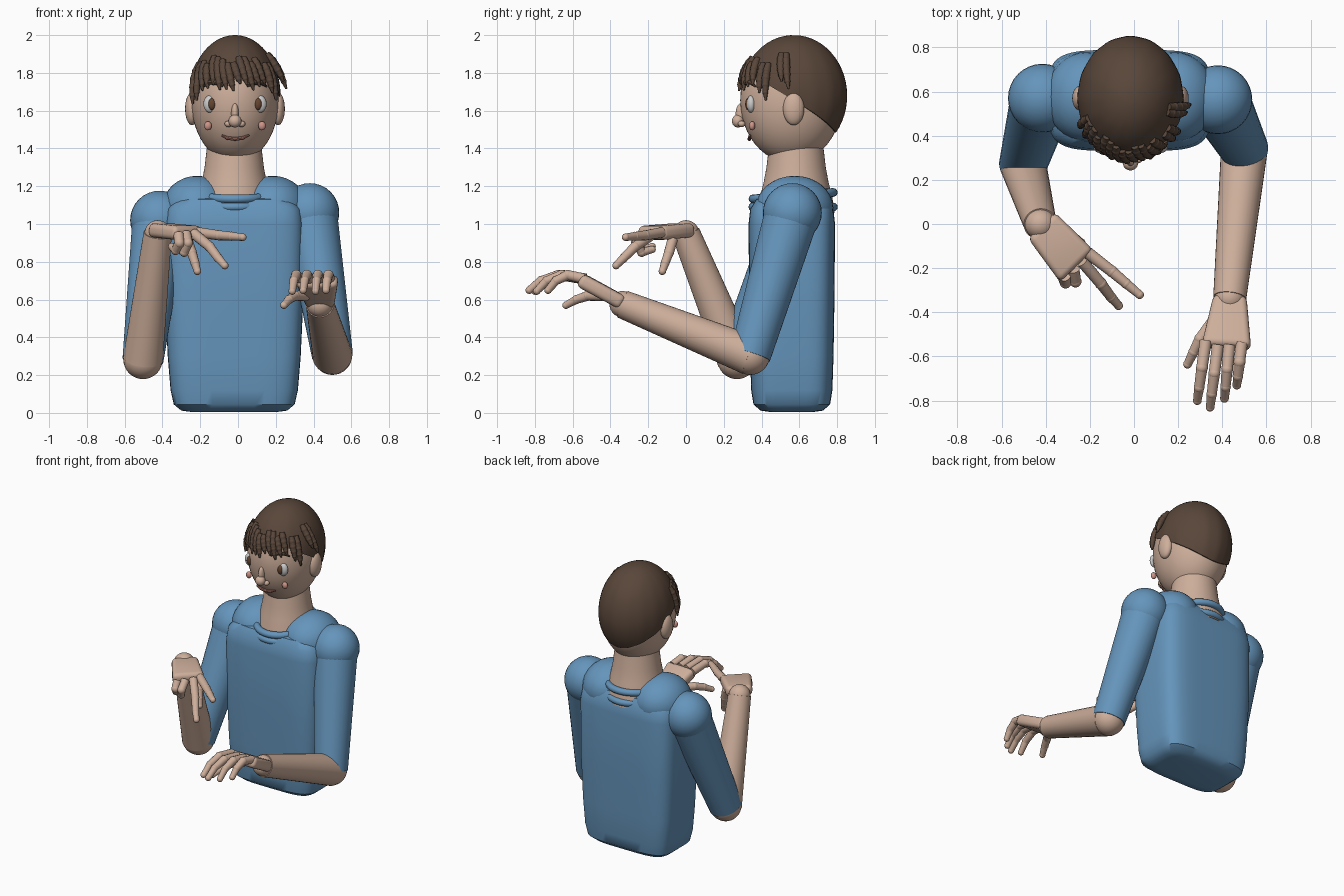
import bpy, bmesh, math, random
from mathutils import Vector, Matrix

if "Cube" in bpy.data.objects:
    bpy.data.objects.remove(bpy.data.objects["Cube"])

random.seed(4)
CX = -0.016  # body centre line


def mat(name, r, g, b):
    m = bpy.data.materials.new(name)
    m.diffuse_color = (r, g, b, 1)
    m.use_nodes = True
    m.node_tree.nodes["Principled BSDF"].inputs["Base Color"].default_value = m.diffuse_color
    return m


SKIN = mat("skin", 0.62, 0.43, 0.33)
SHIRT = mat("shirt", 0.13, 0.30, 0.50)
HAIR = mat("hair", 0.10, 0.062, 0.042)
WHITE = mat("eye_white", 0.6, 0.6, 0.58)
IRIS = mat("iris", 0.13, 0.06, 0.03)
PINK = mat("blush", 0.62, 0.30, 0.25)
LIP = mat("lip", 0.35, 0.15, 0.12)


def finish(name, bm, material, angle=40):
    bmesh.ops.recalc_face_normals(bm, faces=bm.faces)
    me = bpy.data.meshes.new(name)
    bm.to_mesh(me)
    bm.free()
    ob = bpy.data.objects.new(name, me)
    bpy.context.collection.objects.link(ob)
    me.materials.append(material)
    bpy.ops.object.select_all(action='DESELECT')
    ob.select_set(True)
    bpy.context.view_layer.objects.active = ob
    bpy.ops.object.shade_smooth_by_angle(angle=math.radians(angle))
    return ob


def ball(name, c, size, material, seg=32):
    bm = bmesh.new()
    m = Matrix.Translation(c) @ Matrix.Diagonal((*size, 1))
    bmesh.ops.create_uvsphere(bm, u_segments=seg, v_segments=seg // 2, radius=1, matrix=m)
    return finish(name, bm, material)


def chain(name, pts, radii, material, seg=14, bead=1.06):
    """Tapered links with a round bead at every joint but the first."""
    bm = bmesh.new()
    pts = [Vector(p) for p in pts]
    for i in range(len(pts) - 1):
        a, b = pts[i], pts[i + 1]
        q = (b - a).to_track_quat('Z', 'Y').to_matrix().to_4x4()
        bmesh.ops.create_cone(bm, cap_ends=True, segments=seg, radius1=radii[i], radius2=radii[i + 1],
                              depth=(b - a).length, matrix=Matrix.Translation((a + b) / 2) @ q)
        if bead:
            bmesh.ops.create_uvsphere(bm, u_segments=seg, v_segments=8, radius=radii[i + 1] * bead,
                                      matrix=Matrix.Translation(b) @ q)
    return finish(name, bm, material)


def loft(name, rings, material):
    bm = bmesh.new()
    rows = [[bm.verts.new(p) for p in r] for r in rings]
    n = len(rows[0])
    for a, b in zip(rows, rows[1:]):
        for i in range(n):
            bm.faces.new((a[i], a[(i + 1) % n], b[(i + 1) % n], b[i]))
    bm.faces.new(rows[0])
    bm.faces.new(rows[-1])
    return finish(name, bm, material)


def section(z, hx, hy, cy, power, n=64):
    out = []
    for i in range(n):
        c, s = math.cos(math.tau * i / n), math.sin(math.tau * i / n)
        e = 2 / power
        out.append((CX - 0.004 + hx * math.copysign(abs(c) ** e, c),
                    cy + hy * math.copysign(abs(s) ** e, s), z))
    return out


# Torso, a soft rounded block
profile = [(0.004, .22, .11), (0.012, .28, .165), (0.045, .32, .203), (0.12, .337, .215), (0.3, .352, .221),
           (0.6, .366, .226), (1.0, .368, .229), (1.08, .355, .22), (1.13, .31, .19), (1.15, .22, .12)]
loft("torso", [section(z, x, y, .56, 4.5) for z, x, y in profile], SHIRT)

# Neck and collar
loft("neck", [section(z, r, r, .583, 2) for z, r in
              ((1.06, .205), (1.15, .19), (1.22, .172), (1.3, .157), (1.42, .143))], SKIN)
for z, tilt, name in ((1.15, .08, "collar_upper"), (1.09, 0, "collar_lower")):
    bpy.ops.mesh.primitive_torus_add(major_segments=48, minor_segments=12, major_radius=.2, minor_radius=.023,
                                     location=(CX, .567, z), rotation=(tilt, 0, 0))
    ring = bpy.context.object
    ring.name = name
    ring.scale = (.9, 1.06, 1)
    ring.data.materials.append(SHIRT)
    bpy.ops.object.shade_smooth()

# Head, ears and face
ball("head", (CX, .557, 1.655), (.232, .27, .33), SKIN, 48)
ball("nose_bridge", (CX, .293, 1.585), (.02, .03, .055), SKIN)
ball("nose_tip", (CX, .275, 1.545), (.034, .032, .034), SKIN)
for s in (-1, 1):
    ball("ear", (CX + s * .228, .57, 1.61), (.036, .056, .087), SKIN)
    ball("trapezius", (CX + s * .2, .575, 1.085), (.185, .205, .17), SHIRT)
    ball("nostril", (CX + s * .035, .295, 1.53), (.02, .02, .017), SKIN, 16)
    ball("eye", (CX + s * .132, .345, 1.635), (.035, .024, .046), WHITE)
    ball("iris", (CX + s * .122, .329, 1.635), (.021, .016, .032), IRIS, 16)
    ball("cheek", (CX + s * .143, .35, 1.52), (.02, .016, .024), PINK, 16)
    chain("eyebrow", [(CX + s * x, y, z) for x, y, z in
                      ((.06, .306, 1.735), (.1, .318, 1.75), (.135, .34, 1.75), (.165, .365, 1.73))],
          (.012, .014, .012, .006), HAIR, 8)
chain("mouth", [(CX + x, .327 + x * x * 2 + (1.47 - z) * .4, z) for x, z in
                ((-.07, 1.468), (-.04, 1.455), (0, 1.45), (.04, 1.455), (.07, 1.468))],
      (.006, .009, .01, .009, .006), LIP, 8)


def scalp(az, z, grow=1.0):
    s = math.sqrt(max(0, 1 - ((z - 1.68) / .32) ** 2)) * grow
    return Vector((CX + .24 * s * math.sin(az), .57 - .282 * s * math.cos(az), z))


# Hair cap: hairline high in front, low behind
rings = []
for k in range(1, 22):
    ring = []
    for i in range(64):
        az = math.tau * i / 64
        low = 1.655 + .17 * math.cos(az)
        t = min(k, 20) / 20
        phi = t * math.acos((low - 1.68) / .32)
        groove = 1 + .006 * t * math.cos(16 * az)
        ring.append(scalp(az, 1.68 + .32 * math.cos(phi), .9 if k == 21 else groove))
    rings.append(ring)
loft("hair_cap", rings, HAIR)

# Fringe and side locks
def lock(name, az, swing, z0, z1, flare, r=.021):
    n = 5
    pts = [scalp(math.radians(az + swing * i / n), z0 + (z1 - z0) * i / n, 1.0 + flare * i / n)
           for i in range(n + 1)]
    chain(name, pts, [r * k for k in (.8, 1, 1, .9, .7, .3)], HAIR, 10, 1.08)


for i in range(12):
    lock("fringe_lock", -62 + i * 8.5, 9, 1.87 + random.uniform(-.03, .02),
         1.725 + random.uniform(-.02, .025), .03)
for az, z1 in ((-68, 1.64), (-58, 1.66), (48, 1.7), (56, 1.66)):
    lock("temple_lock", az, 4, 1.85, z1, .05)
for az, z1, flare in ((72, 1.76, .12), (79, 1.72, .14)):
    lock("side_lock", az, 6, 1.9, z1, flare)


# Arms
def arm(side, shoulder, elbow, wrist):
    ball(side + "_shoulder", shoulder, (.156, .156, .156), SHIRT)
    chain(side + "_sleeve", (shoulder, elbow), (.145, .109), SHIRT, 32, 0)
    ball(side + "_elbow", elbow, (.104, .104, .104), SKIN)
    chain(side + "_forearm", (elbow, wrist), (.106, .075), SKIN, 32, 0)
    ball(side + "_wrist", wrist, (.07, .07, .07), SKIN)


arm("right", (.38, .563, 1.06), (.5, .34, .305), (.434, -.335, .575))
arm("left", (-.415, .57, 1.02), (-.503, .27, .283), (-.425, 0, .95))


# Hands
def palm(name, p0, p1, side, w0, w1, thick):
    p0, p1, side = Vector(p0), Vector(p1), Vector(side).normalized()
    up = (p1 - p0).cross(side).normalized() * thick / 2
    bm = bmesh.new()
    for p, w in ((p0, w0), (p1, w1)):
        for a in (-.5, .5):
            for b in (-1, 1):
                bm.verts.new(p + side * w * a + up * b)
    bmesh.ops.convex_hull(bm, input=bm.verts)
    bmesh.ops.dissolve_limit(bm, angle_limit=.02, verts=bm.verts, edges=bm.edges)
    bmesh.ops.bevel(bm, geom=bm.edges[:], offset=.028, segments=4, profile=.5, affect='EDGES')
    finish(name, bm, SKIN)


def finger(name, *pts):
    chain(name, pts, (.028, .026, .023, .019)[:len(pts)], SKIN)


palm("right_palm", (.435, -.33, .58), (.418, -.56, .705), (1, -.05, 0), .15, .225, .075)
for (bx, by), (tx, ty), tz in (((.325, -.53), (.287, -.8), .645), ((.38, -.55), (.345, -.83), .65),
                               ((.432, -.55), (.41, -.79), .645), ((.488, -.54), (.466, -.73), .65)):
    b, t = Vector((bx, by, .71)), Vector((tx, ty, tz))
    m1, m2 = b.lerp(t, .45), b.lerp(t, .78)
    m1.z, m2.z = .73, .70
    finger("right_finger", b, m1, m2, t)
finger("right_thumb", (.36, -.44, .62), (.3, -.52, .62), (.27, -.58, .6), (.243, -.635, .57))

palm("left_palm", (-.42, -.005, .968), (-.26, -.19, .952), (.68, .66, 0), .17, .21, .075)
finger("left_index", (-.21, -.13, .955), (-.1, -.215, .94), (-.035, -.27, .935), (.025, -.32, .93))
finger("left_middle", (-.235, -.17, .95), (-.15, -.27, .88), (-.105, -.33, .82), (-.07, -.37, .78))
finger("left_ring", (-.275, -.205, .945), (-.265, -.26, .9), (-.285, -.235, .85), (-.31, -.18, .865))
finger("left_little", (-.315, -.235, .945), (-.31, -.265, .9), (-.33, -.23, .86), (-.35, -.18, .88))
finger("left_thumb", (-.27, -.07, .92), (-.245, -.09, .85), (-.228, -.11, .795), (-.215, -.125, .75))
